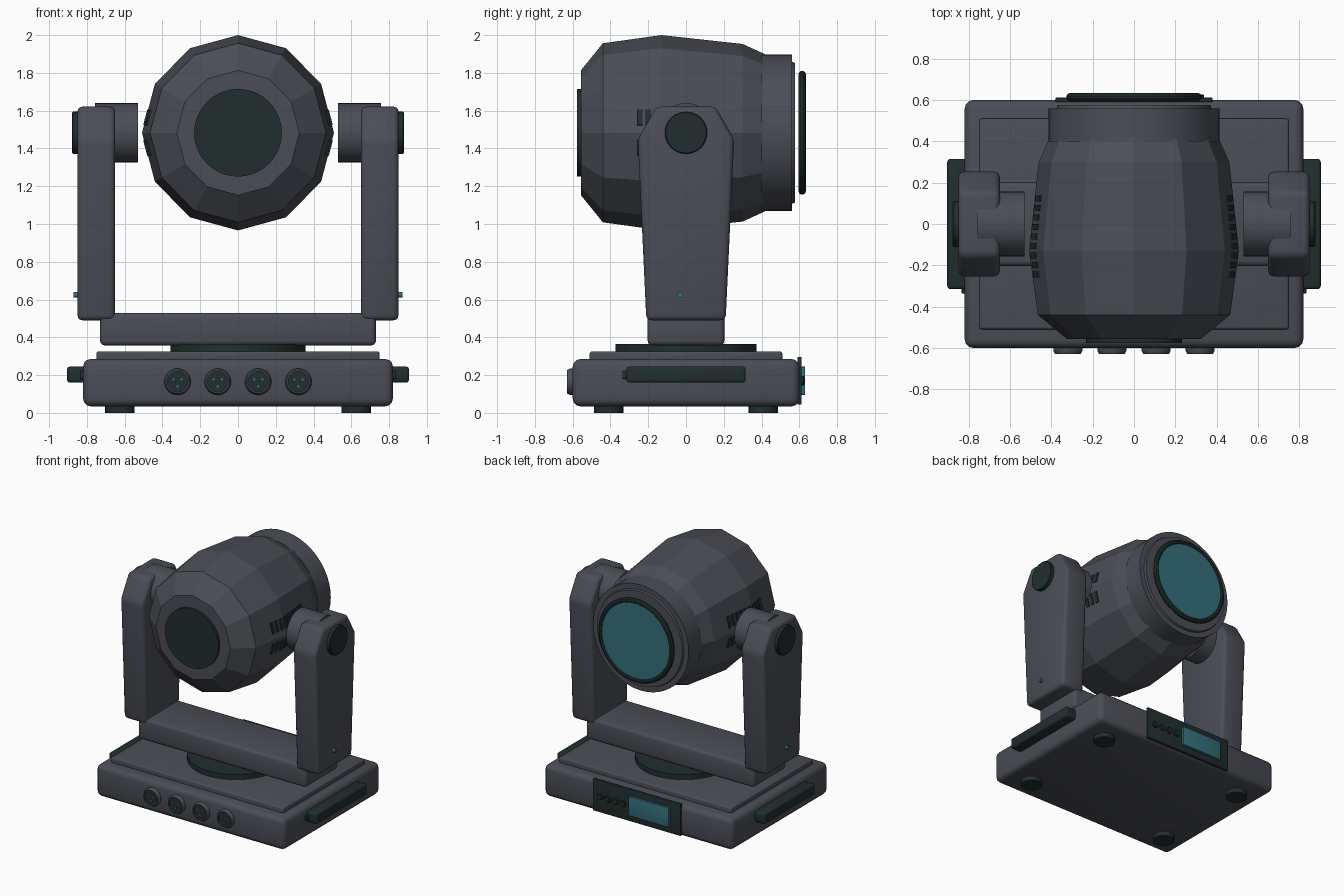
import bpy, bmesh, math
from mathutils import Matrix, Vector

if "Cube" in bpy.data.objects:
    bpy.data.objects.remove(bpy.data.objects["Cube"])


def material(name, rgb):
    m = bpy.data.materials.new(name)
    m.diffuse_color = (*rgb, 1)
    m.use_nodes = True
    m.node_tree.nodes["Principled BSDF"].inputs["Base Color"].default_value = m.diffuse_color
    return m


GREY = material("slate_grey", (0.07, 0.075, 0.093))
DARK = material("dark_green_black", (0.015, 0.027, 0.027))
TEAL = material("teal", (0.035, 0.16, 0.20))
HZ = 1.483  # height of the tilt axis
AXES = {'Z': Matrix(),
        'Y': Matrix.Rotation(-math.pi / 2, 4, 'X'),
        'X': Matrix.Rotation(math.pi / 2, 4, 'Y')}


def finish(name, bm, mat, smooth=True, mirror=False):
    bmesh.ops.recalc_face_normals(bm, faces=bm.faces[:])
    me = bpy.data.meshes.new(name)
    bm.to_mesh(me)
    bm.free()
    me.materials.append(mat)
    ob = bpy.data.objects.new(name, me)
    bpy.context.collection.objects.link(ob)
    if smooth:
        bpy.ops.object.select_all(action='DESELECT')
        ob.select_set(True)
        bpy.context.view_layer.objects.active = ob
        bpy.ops.object.shade_smooth_by_angle(angle=math.radians(35))
    if mirror:
        ob.modifiers.new("mirror", 'MIRROR')
    return ob


def bevel_all(bm, width, segments=3):
    if width:
        bmesh.ops.bevel(bm, geom=bm.edges[:], offset=width, segments=segments,
                        profile=0.5, affect='EDGES')


def box(name, lo, hi, mat, bevel=0.0, mirror=False):
    bm = bmesh.new()
    lo, hi = Vector(lo), Vector(hi)
    bmesh.ops.create_cube(bm, size=1, matrix=Matrix.Translation((lo + hi) / 2)
                          @ Matrix.Diagonal((*(hi - lo), 1)))
    bevel_all(bm, bevel)
    return finish(name, bm, mat, mirror=mirror)


def lathe(name, profile, center, axis, mat, sides=32, smooth=True,
          mirror=False, closed=False, squash=1.0):
    """Spin (distance along axis, radius) points round an axis."""
    bm = bmesh.new()
    mtx = Matrix.Translation(center) @ AXES[axis]
    rings = []
    for d, r in profile:
        rings.append([bm.verts.new(mtx @ Vector((
            squash * r * math.cos(2 * math.pi * i / sides),
            r * math.sin(2 * math.pi * i / sides), d))) for i in range(sides)])
    pairs = list(zip(rings, rings[1:]))
    if closed:
        pairs.append((rings[-1], rings[0]))
    for a, b in pairs:
        for i in range(sides):
            j = (i + 1) % sides
            bm.faces.new((a[i], a[j], b[j], b[i]))
    if not closed:
        bm.faces.new(rings[0])
        bm.faces.new(rings[-1])
    return finish(name, bm, mat, smooth, mirror)


def disc(name, center, axis, radius, d0, d1, mat, edge=0.0, **kw):
    prof = [(d0, radius), (d1 - edge, radius)]
    prof.append((d1, radius - edge) if edge else (d1, radius))
    if not edge:
        prof.pop(1)
    return lathe(name, prof, center, axis, mat, **kw)


# Base with raised top plate, feet and side handles
box("base", (-0.82, -0.6, 0.035), (0.82, 0.6, 0.285), GREY, 0.04)
box("base_top_plate", (-0.75, -0.51, 0.27), (0.75, 0.51, 0.325), GREY, 0.012)
for y in (-0.41, 0.41):
    disc("foot", (0.625, y, 0), 'Z', 0.078, 0, 0.05, DARK, mirror=True)
box("handle", (0.8, -0.315, 0.16), (0.905, 0.315, 0.245), DARK, 0.015, True)
box("handle_end", (0.8, -0.337, 0.18), (0.835, -0.3, 0.222), DARK, 0.005, True)

# Front connectors: collar, dark face and three pins
for x in (-0.32, -0.107, 0.107, 0.32):
    lathe("connector_collar", [(0, 0.07), (0.03, 0.07), (0.045, 0.062),
                               (0.045, 0.054), (0.03, 0.054), (0, 0.054)],
          (x, -0.585, 0.165), 'Y', GREY, closed=True).data.transform(
              Matrix.Translation((0, -1.17, 0)) @ Matrix.Diagonal((1, -1, 1, 1)))
    disc("connector_face", (x, -0.62, 0.165), 'Y', 0.056, 0, 0.03, DARK, sides=24)
    for k in range(3):
        a = math.radians(30 + 120 * k)
        disc("connector_pin", (x + 0.025 * math.cos(a), -0.625,
                               0.165 + 0.025 * math.sin(a)),
             'Y', 0.007, 0, 0.01, TEAL, sides=8)

# Rear control panel
box("control_panel", (-0.38, 0.59, 0.045), (0.38, 0.612, 0.295), DARK, 0.003)
box("display_screen", (-0.29, 0.605, 0.095), (0.06, 0.63, 0.245), TEAL, 0.003)
for i in range(4):
    disc("panel_button", (0.115 + 0.067 * i, 0.605, 0.17), 'Y', 0.024, 0, 0.022,
         DARK, edge=0.004, sides=16)

# Pan turntable and yoke
disc("turntable", (0, 0, 0), 'Z', 0.373, 0.32, 0.366, DARK, sides=40, squash=0.957)
box("yoke_crossbar", (-0.73, -0.203, 0.357), (0.73, 0.203, 0.53), GREY, 0.025)
bm = bmesh.new()
outline = [(-0.21, 0.49), (0.21, 0.49), (0.255, 1.45),
           (0.155, 1.622), (-0.155, 1.622), (-0.255, 1.45)]
face = bm.faces.new([bm.verts.new((0.65, y, z)) for y, z in outline])
ext = bmesh.ops.extrude_face_region(bm, geom=[face])
bmesh.ops.translate(bm, vec=(0.2, 0, 0), verts=[
    v for v in ext["geom"] if isinstance(v, bmesh.types.BMVert)])
bevel_all(bm, 0.028)
finish("yoke_arm", bm, GREY, mirror=True)

# Tilt bearings, their caps and the lock knobs
disc("tilt_bearing", (0, 0, HZ), 'X', 0.157, 0.53, 0.757, GREY, mirror=True)
disc("bearing_cap", (0, 0, HZ), 'X', 0.112, 0.84, 0.878, DARK, edge=0.005, mirror=True)
disc("lock_knob", (0, -0.03, 0.625), 'X', 0.015, 0.84, 0.87, TEAL, sides=12, mirror=True)

# Faceted head
BODY = [(-0.557, 0.33), (-0.44, 0.474), (-0.13, 0.517), (0.3, 0.47), (0.42, 0.415)]
lathe("head_shell", BODY, (0, 0, HZ), 'Y', GREY, sides=12, smooth=False, squash=0.983)
disc("head_end_cap", (0, 0, HZ), 'Y', 0.232, -0.576, -0.54, DARK, sides=40)


def body_radius(y):
    for (y0, r0), (y1, r1) in zip(BODY, BODY[1:]):
        if y0 <= y <= y1:
            return r0 + (r1 - r0) * (y - y0) / (y1 - y0)


# Cooling vents: two rows of slots on each side of the head
bm = bmesh.new()
for i in range(9):
    y = -0.245 + 0.046 * i
    for s in (-1, 1):
        pos = (0.983 * body_radius(y) - 0.08 * math.tan(math.radians(15)),
               y, HZ + s * 0.08)
        bmesh.ops.create_cube(bm, size=1, matrix=Matrix.Translation(pos)
                              @ Matrix.Rotation(-s * math.radians(15), 4, 'Y')
                              @ Matrix.Diagonal((0.014, 0.03, 0.085, 1)))
finish("cooling_vents", bm, DARK, smooth=False, mirror=True)

# Lens barrel, bezel and lens
lathe("lens_barrel", [(0.4, 0.415), (0.56, 0.415), (0.56, 0.375), (0.576, 0.37)],
      (0, 0, HZ), 'Y', GREY, sides=48)
ring = [(0.615 + 0.02 * math.cos(a), 0.308 + 0.02 * math.sin(a))
        for a in [2 * math.pi * k / 10 for k in range(10)]]
lathe("lens_bezel", ring, (0, 0, HZ), 'Y', DARK, sides=48, closed=True)
disc("lens", (0, 0, HZ), 'Y', 0.305, 0.603, 0.627, TEAL, sides=48)
